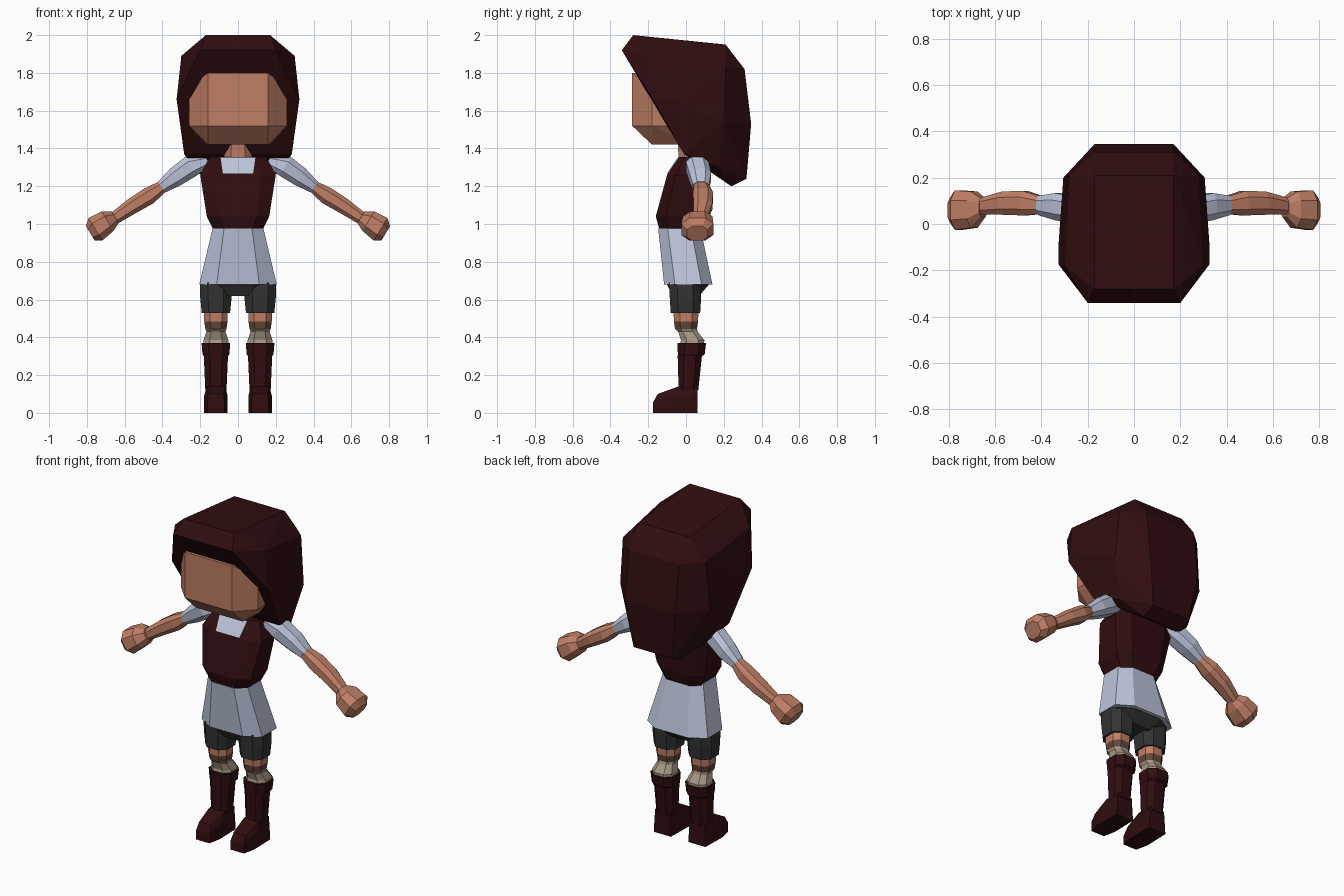
import bpy, bmesh
from mathutils import Vector as V

if "Cube" in bpy.data.objects:
    bpy.data.objects.remove(bpy.data.objects["Cube"])


def material(name, r, g, b):
    m = bpy.data.materials.new(name)
    m.diffuse_color = (r, g, b, 1)
    m.use_nodes = True
    m.node_tree.nodes["Principled BSDF"].inputs["Base Color"].default_value = m.diffuse_color
    return m


SKIN = material("skin", .52, .21, .13)
RED = material("dark_red", .030, .0042, .0050)
WHITE = material("pale_cloth", .50, .55, .70)
GREY = material("charcoal", .032, .033, .033)
SOCK = material("beige_sock", .38, .31, .23)
BROWN = material("brown_band", .13, .062, .040)


def finish(name, bm, mats):
    bmesh.ops.recalc_face_normals(bm, faces=bm.faces[:])
    me = bpy.data.meshes.new(name)
    bm.to_mesh(me)
    bm.free()
    for m in mats:
        me.materials.append(m)
    ob = bpy.data.objects.new(name, me)
    bpy.context.collection.objects.link(ob)
    return ob


def loft(name, rings, mats, u=(1, 0, 0), v=(0, 1, 0), k=.5, side=1, bands=None):
    """Chamfered eight-sided tube; rings are (x, y, z, half width along u, along v)."""
    bm = bmesh.new()
    u, v = V(u), V(v)
    shape = [(1, -k), (1, k), (k, 1), (-k, 1), (-1, k), (-1, -k), (-k, -1), (k, -1)]
    loops = []
    for x, y, z, a, b in rings:
        pts = [V((x, y, z)) + u * a * p + v * b * q for p, q in shape]
        loops.append([bm.verts.new((side * p.x, p.y, p.z)) for p in pts])
    for i, (lo, hi) in enumerate(zip(loops, loops[1:])):
        for j in range(8):
            f = bm.faces.new((lo[j], lo[j - 7], hi[j - 7], hi[j]))
            f.material_index = bands[i] if bands else 0
    bm.faces.new(loops[0])
    f = bm.faces.new(loops[-1])
    f.material_index = bands[-1] if bands else 0
    return finish(name, bm, mats)


def hull(name, points, mat, cx=0):
    """Convex solid from half of its corner points, mirrored in x."""
    bm = bmesh.new()
    for x, y, z in points:
        for s in (1, -1):
            bm.verts.new((cx + s * x, y, z))
    res = bmesh.ops.convex_hull(bm, input=bm.verts[:])
    bmesh.ops.delete(bm, geom=[g for g in set(res["geom_interior"]) | set(res["geom_unused"])
                               if isinstance(g, bmesh.types.BMVert)], context='VERTS')
    bmesh.ops.dissolve_limit(bm, angle_limit=.02, verts=bm.verts[:], edges=bm.edges[:])
    return finish(name, bm, [mat])


# Hair: heavy faceted solid with a slanted front that the face pokes through
hull("hair", [
    (.17, -.28, 2.0), (.20, -.34, 1.92), (.30, -.18, 1.89), (.325, -.175, 1.66),
    (.325, -.08, 1.66), (.285, -.01, 1.37), (.17, .21, 1.95), (.28, .21, 1.83),
    (.17, .31, 1.82), (.305, .20, 1.54), (.17, .345, 1.53), (.24, .17, 1.30),
    (.13, .32, 1.24), (.13, .24, 1.20)], RED)

# Head: chamfered block with a sloping jaw
hull("head", [
    (.16, -.285, 1.80), (.16, -.285, 1.52), (.26, -.18, 1.72), (.26, -.18, 1.52),
    (.16, -.18, 1.42), (.17, .02, 1.42), (.25, .05, 1.52), (.25, .05, 1.72),
    (.15, .10, 1.80)], SKIN)
loft("neck", [(0, .03, 1.30, .075, .065), (0, .02, 1.44, .07, .065)], [SKIN])

# Body: vest, shirt front, flared skirt
loft("vest", [(0, -.03, .95, .12, .105), (0, -.03, 1.04, .165, .13),
              (0, .01, 1.26, .20, .11), (0, .035, 1.355, .15, .07)], [RED], k=.6)
hull("shirt_front", [(.092, -.043, 1.352), (.080, -.100, 1.268),
                     (.092, -.036, 1.350), (.080, -.093, 1.266)], WHITE)
loft("skirt", [(0, .012, .68, .205, .128), (0, -.035, .975, .135, .112)], [WHITE], k=.55)
loft("pelvis", [(0, 0, .62, .10, .07), (0, .01, .678, .185, .11), (0, .01, .70, .18, .10)], [GREY])

# Limbs, mirrored left and right
axis = V((.85, 0, -.52)).normalized()
up = axis.cross(V((0, 1, 0)))
for side, tag in ((1, "left"), (-1, "right")):
    arm = dict(u=(0, 1, 0), v=up, side=side)
    loft(tag + "_sleeve", [(.16, .05, 1.335, .035, .03), (.25, .06, 1.305, .06, .058),
                           (.33, .075, 1.25, .058, .052), (.405, .08, 1.195, .042, .034)],
         [WHITE], **arm)
    loft(tag + "_forearm", [(.39, .08, 1.205, .036, .03), (.47, .09, 1.15, .053, .046),
                            (.56, .09, 1.095, .05, .042), (.67, .075, 1.02, .034, .032)],
         [SKIN], **arm)
    loft(tag + "_hand", [(.65, .07, 1.035, .04, .035), (.69, .062, 1.015, .078, .06),
                         (.755, .06, .972, .085, .07), (.782, .06, .95, .055, .045)],
         [SKIN], **arm)

    # Leg: shorts, knee, brown band and sock
    cx = .117
    loft(tag + "_shorts", [(cx, -.003, .53, .075, .078), (cx, -.003, .61, .083, .083),
                           (cx, -.005, .69, .083, .085)], [GREY], side=side)
    loft(tag + "_knee_and_sock", [
        (cx, .03, .35, .068, .065), (cx, .035, .385, .066, .062), (cx, .01, .43, .05, .052),
        (cx, .0, .445, .056, .058), (cx, 0, .485, .062, .064), (cx, 0, .54, .062, .066)],
        [SOCK, BROWN, SKIN], side=side, bands=[0, 0, 0, 1, 2])

    # Boot: cuffed shaft and pointed foot
    loft(tag + "_boot_shaft", [
        (cx, .013, .12, .056, .052), (cx, .02, .30, .064, .064), (cx, .028, .31, .071, .071),
        (cx, .03, .37, .076, .076)], [RED], side=side)
    hull(tag + "_boot_foot", [
        (.058, .062, 0), (.062, -.10, 0), (.045, -.175, 0), (.045, -.175, .055),
        (.04, -.15, .10), (.062, -.09, .09), (.05, -.04, .14), (.05, .06, .14),
        (.062, .03, .09)], RED, side * cx)
